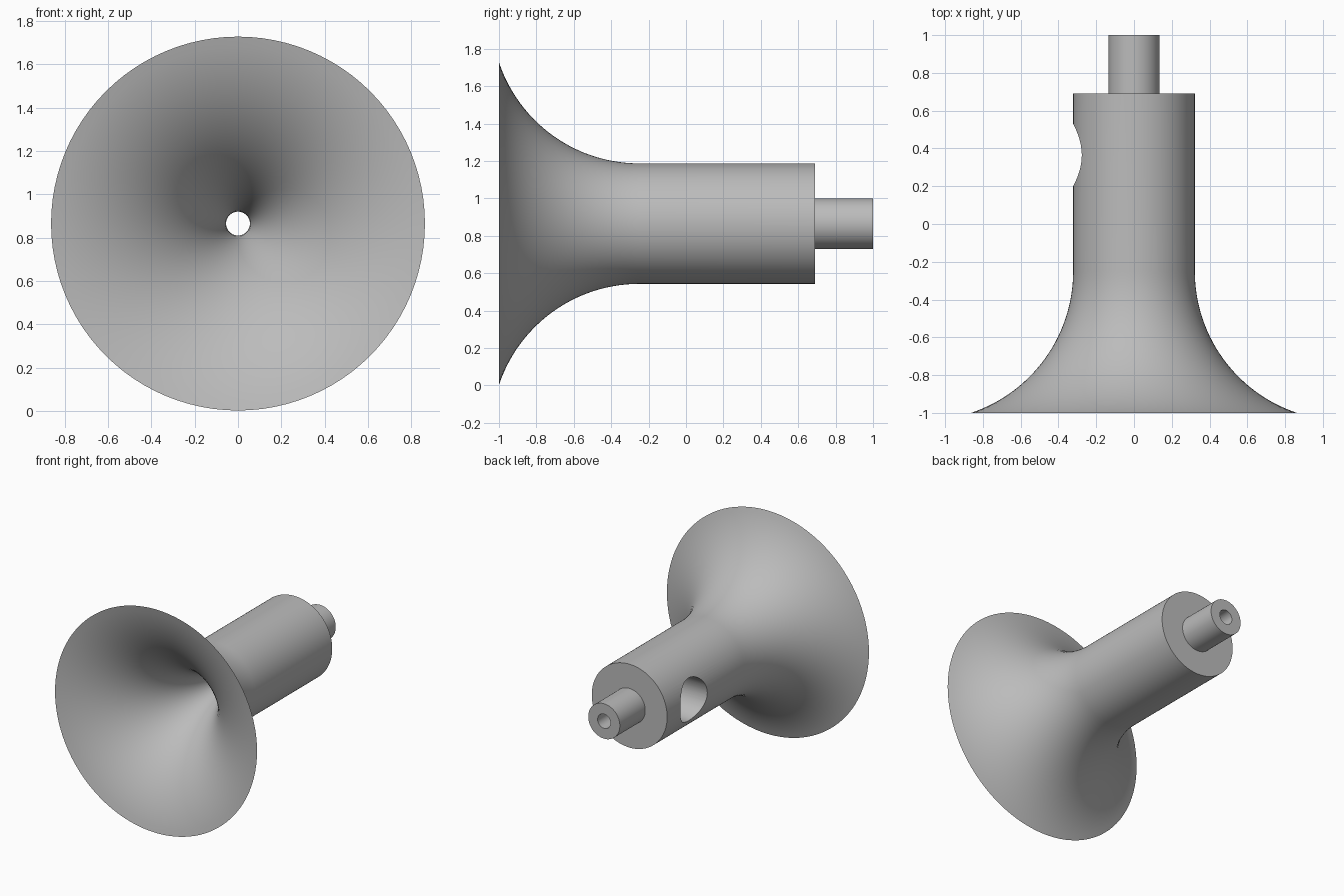
import bpy
import bmesh
import math
from mathutils import Matrix

if "Cube" in bpy.data.objects:
    bpy.data.objects.remove(bpy.data.objects["Cube"], do_unlink=True)

AXIS_Z = 0.865
RIM_R, BODY_R, TAIL_R, BORE_R = 0.863, 0.322, 0.135, 0.055
SEGMENTS = 96

grey = bpy.data.materials.new("plain grey")
grey.use_nodes = True
colour = (0.5, 0.5, 0.5, 1)
grey.diffuse_color = colour
grey.node_tree.nodes["Principled BSDF"].inputs["Base Color"].default_value = colour


def flare(end_y, end_r, steps=28):
    """Arc of (y, r) from the rim at y = -1 to a point where it runs along the axis."""
    length, rise = end_y + 1, RIM_R - end_r
    radius = (length ** 2 + rise ** 2) / (2 * rise)
    full = math.asin(length / radius)
    angles = [full * (1 - i / steps) for i in range(steps + 1)]
    return [(end_y - radius * math.sin(a), end_r + radius * (1 - math.cos(a))) for a in angles]


def lathe(name, profile):
    """Revolve a closed (y, r) loop about the lengthwise axis."""
    bm = bmesh.new()
    rings = []
    for i in range(SEGMENTS):
        a = 2 * math.pi * i / SEGMENTS
        rings.append([bm.verts.new((r * math.cos(a), y, AXIS_Z + r * math.sin(a)))
                      for y, r in profile])
    for i, ring in enumerate(rings):
        after = rings[(i + 1) % SEGMENTS]
        for j in range(len(profile)):
            k = (j + 1) % len(profile)
            bm.faces.new((ring[j], ring[k], after[k], after[j]))
    bmesh.ops.recalc_face_normals(bm, faces=bm.faces)
    return finish(name, bm)


def finish(name, bm):
    mesh = bpy.data.meshes.new(name)
    bm.to_mesh(mesh)
    bm.free()
    mesh.materials.append(grey)
    obj = bpy.data.objects.new(name, mesh)
    bpy.context.collection.objects.link(obj)
    return obj


# Flared horn, barrel, rear spigot and through bore as one turned solid
outer = flare(-0.25, BODY_R)
inner = flare(0.0, BORE_R)
back = [(0.69, BODY_R), (0.69, TAIL_R), (1, TAIL_R), (1, BORE_R)]
horn = lathe("horn_body", outer + back + inner[:0:-1])

# Round side port, drilled from the side to the bore
bm = bmesh.new()
bmesh.ops.create_cone(bm, cap_ends=True, segments=64, radius1=0.165, radius2=0.165, depth=0.5,
                      matrix=Matrix.Translation((-0.25, 0.365, AXIS_Z))
                      @ Matrix.Rotation(math.pi / 2, 4, "Y"))
drill = finish("side_port_cutter", bm)
drill.hide_render = True
drill.hide_viewport = True

cut = horn.modifiers.new("side port", "BOOLEAN")
cut.operation = "DIFFERENCE"
cut.solver = "EXACT"
cut.object = drill

# Bake the cut, then smooth the curved faces
depsgraph = bpy.context.evaluated_depsgraph_get()
baked = bpy.data.meshes.new_from_object(horn.evaluated_get(depsgraph))
horn.modifiers.clear()
horn.data = baked
bpy.data.objects.remove(drill, do_unlink=True)

bpy.ops.object.select_all(action="DESELECT")
horn.select_set(True)
bpy.context.view_layer.objects.active = horn
bpy.ops.object.shade_smooth_by_angle(angle=math.radians(35))
